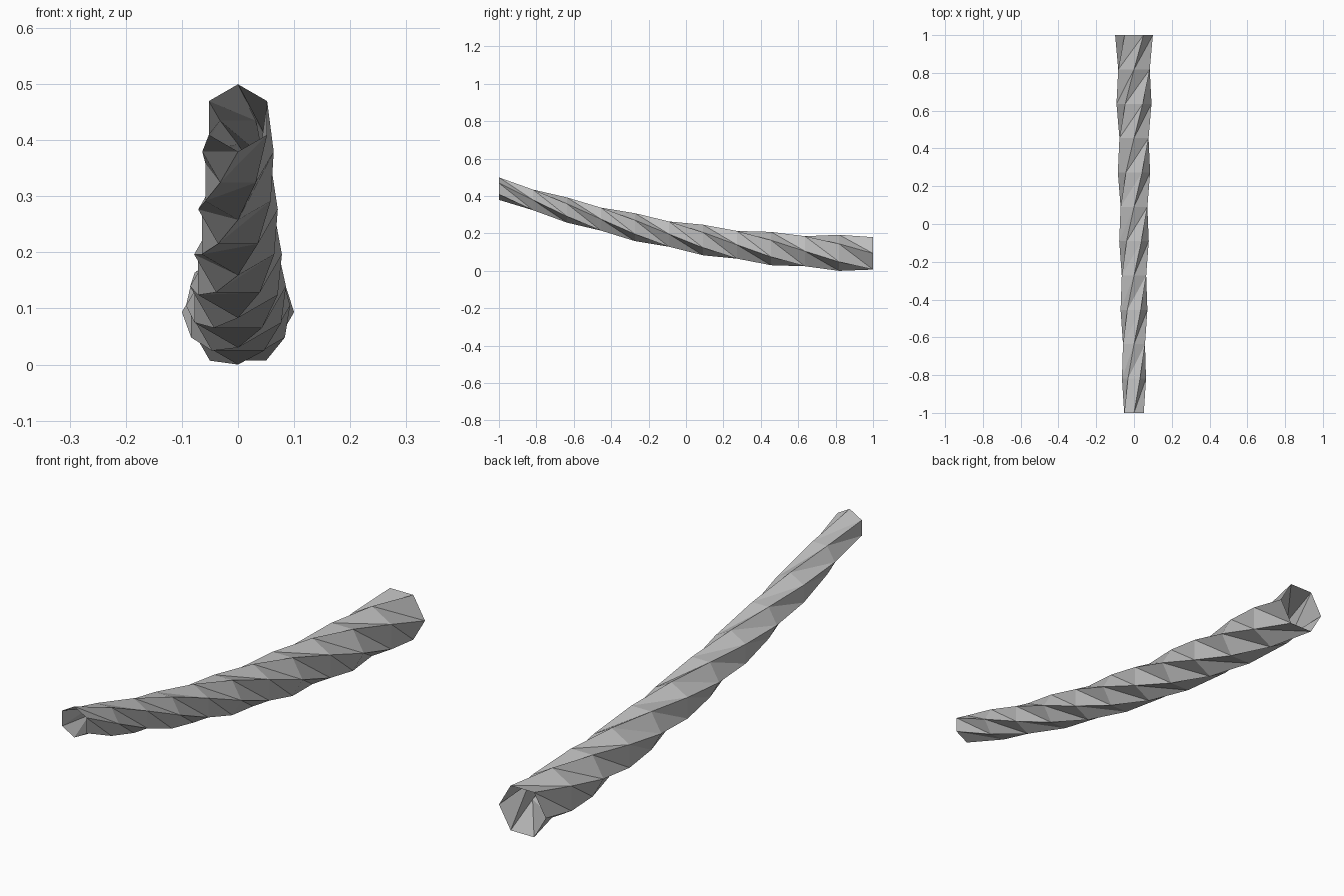
import bpy, bmesh, math

if "Cube" in bpy.data.objects:
    bpy.data.objects.remove(bpy.data.objects["Cube"])

RINGS, SIDES = 12, 6

grey = bpy.data.materials.new("plain grey")
grey.diffuse_color = (0.5, 0.5, 0.5, 1)
grey.use_nodes = True
grey.node_tree.nodes["Principled BSDF"].inputs["Base Color"].default_value = grey.diffuse_color

bm = bmesh.new()

# Hexagonal rings along a drooping curve, widening and twisting 30 degrees per step
rings = []
for i in range(RINGS):
    t = i / (RINGS - 1)
    radius = 0.06 + 0.04 * t
    centre_z = 0.0935 + 0.346 * (1 - t) ** 2
    ring = []
    for k in range(SIDES):
        a = math.radians(90 - 30 * i - 60 * k)
        ring.append(bm.verts.new((radius * math.cos(a), -1 + 2 * t,
                                  centre_z + radius * math.sin(a))))
    rings.append(ring)

# Twisted wall, split along the long diagonals to form spiral grooves; both ends open
for a, b in zip(rings, rings[1:]):
    for k in range(SIDES):
        n = (k + 1) % SIDES
        bm.faces.new((a[k], b[n], a[n]))
        bm.faces.new((a[k], b[k], b[n]))

bmesh.ops.recalc_face_normals(bm, faces=bm.faces[:])
mesh = bpy.data.meshes.new("twisted_tube")
bm.to_mesh(mesh)
bm.free()
mesh.materials.append(grey)
tube = bpy.data.objects.new("twisted_tube", mesh)
bpy.context.collection.objects.link(tube)
